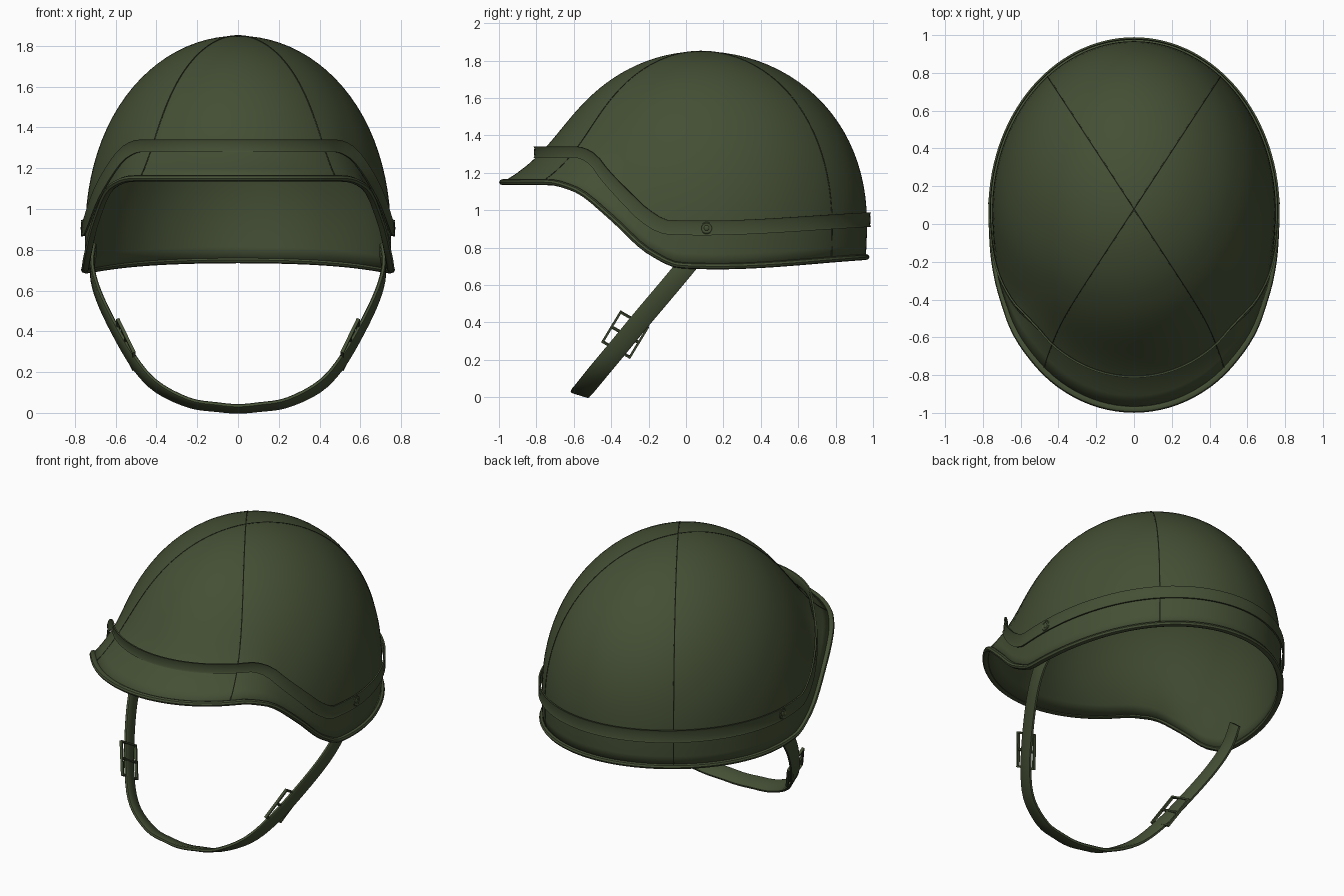
import bpy, bmesh
from math import sin, cos, acos, sqrt, pi, tau
from mathutils import Vector

if "Cube" in bpy.data.objects:
    bpy.data.objects.remove(bpy.data.objects["Cube"], do_unlink=True)


def material(name, rgb):
    m = bpy.data.materials.new(name)
    m.use_nodes = True
    m.diffuse_color = (*rgb, 1)
    bsdf = m.node_tree.nodes["Principled BSDF"]
    bsdf.inputs["Base Color"].default_value = (*rgb, 1)
    bsdf.inputs["Roughness"].default_value = 0.8
    return m


OLIVE = material("olive green", (0.058, 0.078, 0.035))
DARK = material("dark seam green", (0.028, 0.036, 0.018))

RX, RY, CY, CZ = 0.75, 0.895, 0.08, 0.85   # dome size and centre
SEGS, ROWS = 120, 26

# (sine of heading, value): -1 is the front, 1 is the back
RIM_Z = [(-1, 1.15), (-.80, 1.15), (-.68, 1.115), (-.5, .96), (-.3, .78),
         (-.12, .705), (.1, .70), (1, .75)]
FLARE = [(-1, 1.237), (-.84, 1.20), (-.68, 1.15), (-.5, 1.07), (-.3, 1.03),
         (-.09, 1.005), (.1, 1.0), (1, .985)]
BAND_Z = [(-1, 1.31), (-.76, 1.31), (-.67, 1.28), (-.56, 1.18), (-.44, 1.07),
          (-.31, .96), (-.2, .91), (0, .905), (1, .95)]


def curve(table, x):
    """Smooth interpolation through a table."""
    slopes = [(b[1] - a[1]) / (b[0] - a[0]) for a, b in zip(table, table[1:])]
    for i, (a, b) in enumerate(zip(table, table[1:])):
        if x <= b[0] or i == len(slopes) - 1:
            h = b[0] - a[0]
            t = min(max((x - a[0]) / h, 0), 1)

            def tangent(k):
                if k == 0 or k == len(slopes):
                    return slopes[min(k, len(slopes) - 1)]
                p, q = slopes[k - 1], slopes[k]
                return 0 if p * q <= 0 else 2 * p * q / (p + q)
            m0, m1 = tangent(i) * h, tangent(i + 1) * h
            d = b[1] - a[1]
            return a[1] + m0 * t + (3 * d - 2 * m0 - m1) * t**2 + (m0 + m1 - 2 * d) * t**3


def surface(th, z):
    """Point of the shell at a heading and height; fuller at the back, flared at the rim."""
    s = sin(th)
    f = sqrt(max(0, 1 - max(z - CZ, 0) ** (2.2 + .13 * s)))
    u = (CZ + 1 - z) / (CZ + 1 - curve(RIM_Z, s))
    k = f * (1 + (curve(FLARE, s) - 1) * u ** 4.8)
    return Vector((RX * k * cos(th), CY + RY * k * s, z))


def row_height(th, v):
    return CZ + cos(v * acos(curve(RIM_Z, sin(th)) - CZ))


def outward(th):
    return Vector((cos(th) / RX, sin(th) / RY, 0)).normalized()


def finish(bm, name, mat, angle=40):
    me = bpy.data.meshes.new(name)
    bm.to_mesh(me)
    bm.free()
    ob = bpy.data.objects.new(name, me)
    bpy.context.collection.objects.link(ob)
    me.materials.append(mat)
    bpy.ops.object.select_all(action='DESELECT')
    ob.select_set(True)
    bpy.context.view_layer.objects.active = ob
    bpy.ops.object.shade_smooth_by_angle(angle=angle * pi / 180)
    return ob


def sweep(name, pts, outs, profile, closed, mat=OLIVE):
    """Sweep a profile (outward, sideways) along a path; may be a function of index."""
    bm = bmesh.new()
    n, rings = len(pts), []
    for i, p in enumerate(pts):
        a = pts[i - 1] if closed or i else p
        b = pts[(i + 1) % n] if closed or i < n - 1 else p
        t = (b - a).normalized()
        o = (outs[i] - t * outs[i].dot(t)).normalized()
        side = t.cross(o)
        prof = profile(i) if callable(profile) else profile
        rings.append([bm.verts.new(p + o * u + side * w) for u, w in prof])
    m = len(rings[0])
    for i in range(n if closed else n - 1):
        r, q = rings[i], rings[(i + 1) % n]
        for j in range(m):
            bm.faces.new((r[j], r[(j + 1) % m], q[(j + 1) % m], q[j]))
    if not closed:
        bm.faces.new(rings[0])
        bm.faces.new(rings[-1])
    bmesh.ops.recalc_face_normals(bm, faces=bm.faces)
    return finish(bm, name, mat)


def oval(a, b, n=8):
    return [(a * cos(tau * i / n), b * sin(tau * i / n)) for i in range(n)]


heads = [tau * i / SEGS for i in range(SEGS)]
outs = [outward(t) for t in heads]

# Shell
bm = bmesh.new()
top = bm.verts.new((0, CY, CZ + 1))
grid = [[bm.verts.new(surface(t, row_height(t, r / ROWS))) for t in heads]
        for r in range(1, ROWS + 1)]
for j in range(SEGS):
    k = (j + 1) % SEGS
    bm.faces.new((top, grid[0][j], grid[0][k]))
    for a, b in zip(grid, grid[1:]):
        bm.faces.new((a[j], b[j], b[k], a[k]))
shell = finish(bm, "helmet_shell", OLIVE, 60)
solid = shell.modifiers.new("thickness", 'SOLIDIFY')
solid.thickness = 0.015
solid.offset = -1

# Rolled edge around the opening
sweep("rim_trim", [surface(t, curve(RIM_Z, sin(t))) for t in heads], outs,
      oval(0.019, 0.016), True)


# Thin band around the shell with lipped edges, standing proud at the front
def front(t):
    return min(max(-sin(t) * 2 - 0.6, 0), 1)


def band_profile(i):
    h = 0.039 - 0.009 * front(heads[i])
    face = [(0, -h), (-.004, -h * .7), (-.002, 0), (-.004, h * .7), (0, h)]
    return face + [(u - .009, w) for u, w in reversed(face)]


sweep("shell_band",
      [surface(t, curve(BAND_Z, sin(t))) + outward(t) * (0.021 + 0.019 * front(t))
       for t in heads], outs, band_profile, True)

# Four crossing seams; the front pair bends inward on the visor
seam = acos(0.615)
for label, th, bend in (("back_left", seam, 0), ("back_right", pi - seam, 0),
                        ("front_right", pi + seam, .07), ("front_left", -seam, -.07)):
    turns = [th + bend * (v / 40) ** 6 for v in range(41)]
    path = [surface(t, row_height(t, v / 40)) for v, t in enumerate(turns)]
    sweep("seam_" + label, path, [outward(th) + Vector((0, 0, 1))] * 41,
          oval(0.003, 0.004, 6), False, DARK)

# Chin strap: half path given, then mirrored
half = [(.705, .08, .80), (.715, 0, .70), (.685, -.10, .58), (.61, -.235, .42),
        (.51, -.375, .25), (.40, -.475, .13), (.24, -.54, .05), (.1, -.56, .028)]
ctrl = [Vector(p) for p in half] + [Vector((0, -.565, .02))]
ctrl += [Vector((-p.x, p.y, p.z)) for p in reversed(ctrl[:-1])]
path = []
for i in range(len(ctrl) - 1):
    p0, p1, p2, p3 = (ctrl[min(max(i + d, 0), len(ctrl) - 1)] for d in (-1, 0, 1, 2))
    for j in range(4):
        t = j / 4
        path.append(0.5 * (2 * p1 + (p2 - p0) * t + (2 * p0 - 5 * p1 + 4 * p2 - p3) * t**2
                           + (3 * p1 - p0 - 3 * p2 + p3) * t**3))
path.append(ctrl[-1])


def strap_width(p):
    g = min(max(p.z / 0.25, 0), 1)
    return Vector((0, .96, -.26)).lerp(Vector((0, .77, -.64)), g).normalized()


sweep("chin_strap", path, [strap_width(p) for p in path],
      [(-.052, -.006), (-.044, -.011), (.044, -.011), (.052, -.006),
       (.052, .006), (.044, .011), (-.044, .011), (-.052, .006)], False)

# Buckles and rivets on both sides
for label, m in (("left", 1), ("right", -1)):
    centre = Vector((.55 * m, -.325, .335))
    along = Vector((.08 * m, .10, .165)).normalized()
    across = Vector((0, .87, -.5))
    face = along.cross(across).normalized() * -m
    corners = [centre + along * (a * .10) + across * (b * .083)
               for a, b in ((1, 1), (1, -1), (-1, -1), (-1, 1))]
    sweep("buckle_frame_" + label, corners, [face] * 4,
          [(-.008, -.008), (.008, -.008), (.008, .008), (-.008, .008)], True)
    bar = [centre + across * (b * .083) for b in (-1, 1)]
    sweep("buckle_bar_" + label, bar, [face] * 2, oval(.009, .009), False)

    base = Vector((0.766 * m, .11, .905))
    ring = [base + Vector((0, cos(a), sin(a))) * .028 for a in
            (tau * i / 20 for i in range(20))]
    sweep("rivet_ring_" + label, ring, [Vector((m, 0, 0))] * 20, oval(.005, .005, 6), True)
    bm = bmesh.new()
    bmesh.ops.create_uvsphere(bm, u_segments=16, v_segments=8, radius=.015)
    bmesh.ops.scale(bm, vec=(.4, 1, 1), verts=bm.verts)
    bmesh.ops.translate(bm, vec=base, verts=bm.verts)
    finish(bm, "rivet_head_" + label, OLIVE)
